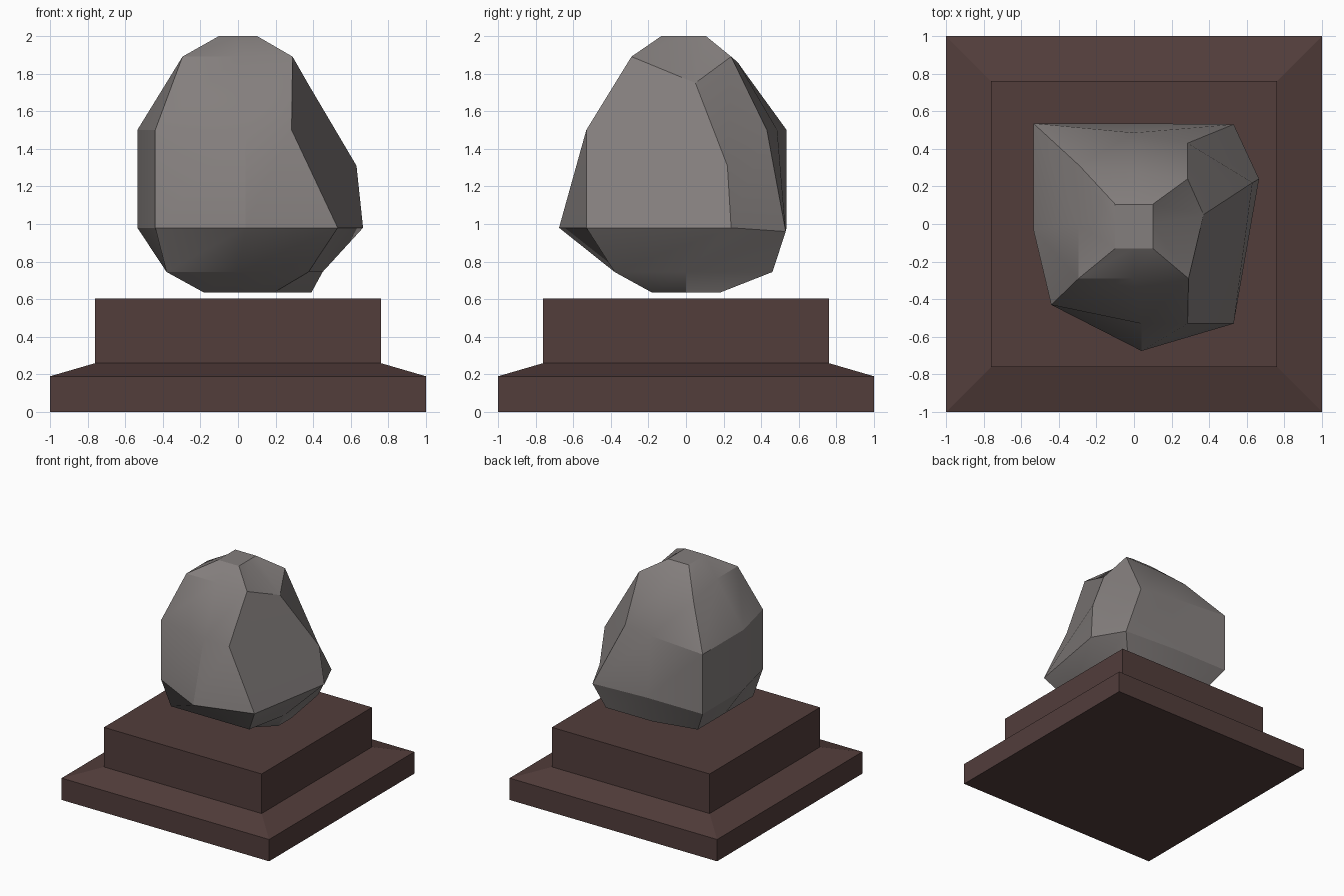
import bpy, bmesh, math

if "Cube" in bpy.data.objects:
    bpy.data.objects.remove(bpy.data.objects["Cube"])


def make_object(name, rings, color, smooth=False):
    """Skin a stack of matching closed rings and cap both ends."""
    bm = bmesh.new()
    loops = [[bm.verts.new(p) for p in ring] for ring in rings]
    n = len(loops[0])
    for low, high in zip(loops, loops[1:]):
        for i in range(n):
            j = (i + 1) % n
            bm.faces.new((low[i], low[j], high[j], high[i]))
    bm.faces.new(loops[0][::-1])
    bm.faces.new(loops[-1])
    bmesh.ops.recalc_face_normals(bm, faces=bm.faces)
    mesh = bpy.data.meshes.new(name)
    bm.to_mesh(mesh)
    bm.free()
    obj = bpy.data.objects.new(name, mesh)
    bpy.context.collection.objects.link(obj)
    mat = bpy.data.materials.new(name + "_material")
    mat.diffuse_color = color
    mat.use_nodes = True
    mat.node_tree.nodes["Principled BSDF"].inputs["Base Color"].default_value = mat.diffuse_color
    mesh.materials.append(mat)
    if smooth:
        bpy.ops.object.select_all(action='DESELECT')
        bpy.context.view_layer.objects.active = obj
        obj.select_set(True)
        bpy.ops.object.shade_smooth_by_angle(angle=math.radians(25))
    return obj


def level(z, pts):
    """Ring at height z; a third value in a point overrides the height."""
    return [(p[0], p[1], p[2] if len(p) > 2 else z) for p in pts]


def square(r, z):
    return level(z, [(-r, -r), (r, -r), (r, r), (-r, r)])


# Stepped square pedestal with a sloped shoulder
pedestal_profile = [(1.0, 0), (1.0, 0.19), (0.76, 0.26), (0.76, 0.605)]
make_object("pedestal", [square(r, z) for r, z in pedestal_profile],
            (0.085, 0.047, 0.044, 1))

# Faceted boulder hovering over the pedestal: eight-point rings from the
# front left corner, counter-clockwise seen from above
boulder_rings = [
    level(0.635, [(-.18, -.18), (0, -.18), (.19, -.18), (.39, 0),
                  (.39, .18), (0, .18), (-.18, .18), (-.18, 0)]),
    level(0.745, [(-.38, -.38), (0, -.38), (.375, -.38), (.45, 0),
                  (.45, .46), (0, .46), (-.38, .38), (-.38, 0)]),
    level(0.98, [(-.44, -.43), (.04, -.675), (.53, -.53), (.665, .24),
                 (.53, .53, .96), (0, .535), (-.535, .535), (-.535, -.03)]),
    level(1.5, [(-.44, -.43), (.04, -.53), (.285, -.53), (.63, .22, 1.31),
                (.285, .43), (0, .485), (-.535, .535), (-.535, -.03)]),
    level(1.89, [(-.295, -.29), (0, -.29), (.29, -.29), (.37, .05, 1.75),
                 (.285, .24), (0, .275, 1.86), (-.29, .31, 1.81), (-.295, 0)]),
    level(2.0, [(-.1, -.13), (0, -.13), (.1, -.13), (.1, 0),
                (.1, .105), (0, .105), (-.1, .105), (-.1, 0)]),
]
make_object("boulder", boulder_rings, (0.23, 0.21, 0.205, 1), smooth=True)
